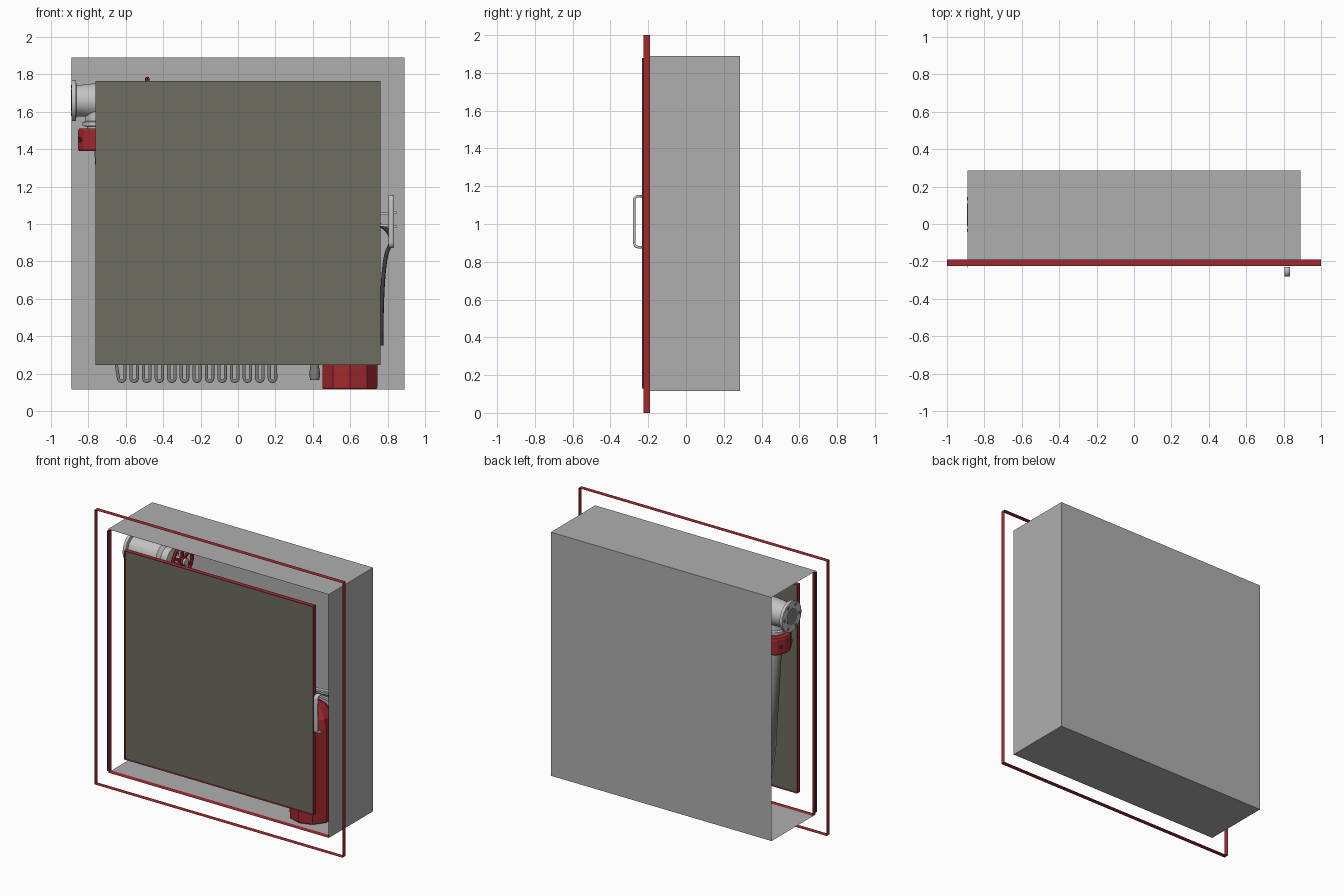
import bpy, bmesh, math
from mathutils import Vector, Matrix

if "Cube" in bpy.data.objects:
    bpy.data.objects.remove(bpy.data.objects["Cube"])


def material(name, r, g, b):
    m = bpy.data.materials.new(name)
    m.use_nodes = True
    m.diffuse_color = (r, g, b, 1)
    m.node_tree.nodes["Principled BSDF"].inputs["Base Color"].default_value = (r, g, b, 1)
    return m


GREY = material("cabinet grey", .43, .43, .43)
OLIVE = material("door olive", .15, .15, .12)
RED = material("fire red", .36, .022, .028)
METAL = material("light metal", .55, .55, .55)
HOSE = material("hose grey", .22, .22, .21)
DARK = material("dark rubber", .05, .05, .05)


def finish(name, bm, mat, smooth=False):
    mesh = bpy.data.meshes.new(name)
    bm.normal_update()
    bm.to_mesh(mesh)
    bm.free()
    obj = bpy.data.objects.new(name, mesh)
    bpy.context.collection.objects.link(obj)
    mesh.materials.append(mat)
    if smooth:
        bpy.ops.object.select_all(action="DESELECT")
        obj.select_set(True)
        bpy.context.view_layer.objects.active = obj
        bpy.ops.object.shade_smooth_by_angle(angle=math.radians(35))
    return obj


def sheet_tube(name, x, z0, z1, y0, y1, mat, skip=(), back=False):
    """Open square sleeve of thin sheets running along y, optionally closed behind."""
    bm = bmesh.new()
    ring = [(-x, z0), (x, z0), (x, z1), (-x, z1)]
    front = [bm.verts.new((a, y0, b)) for a, b in ring]
    rear = [bm.verts.new((a, y1, b)) for a, b in ring]
    for i in range(4):
        j = (i + 1) % 4
        if i not in skip:
            bm.faces.new((front[i], front[j], rear[j], rear[i]))
    if back:
        bm.faces.new(rear[::-1])
    return finish(name, bm, mat)


def lathe(name, profile, origin, axis, mat, sides=24, smooth=True):
    """Spin (radius, distance) pairs about an axis."""
    bm = bmesh.new()
    turn = Vector((0, 0, 1)).rotation_difference(Vector(axis)).to_matrix()
    rings = []
    for r, d in profile:
        angles = [2 * math.pi * (k + .5) / sides for k in range(sides)]
        rings.append([bm.verts.new(Vector(origin) + turn @ Vector(
            (r * math.cos(a), r * math.sin(a), d))) for a in angles])
    for low, high in zip(rings, rings[1:]):
        for k in range(sides):
            n = (k + 1) % sides
            bm.faces.new((low[k], low[n], high[n], high[k]))
    bm.faces.new(rings[0][::-1])
    bm.faces.new(rings[-1])
    return finish(name, bm, mat, smooth)


def box(name, centre, size, mat):
    bm = bmesh.new()
    bmesh.ops.create_cube(bm, size=1, matrix=Matrix.Translation(centre) @ Matrix.Diagonal((*size, 1)))
    return finish(name, bm, mat)


def ribbon(name, path, plane, centre, half, thick, mat):
    """Flat band following a path in the xz or yz plane."""
    bm = bmesh.new()
    rows = []
    for a, z in path:
        if plane == "xz":
            rows.append([bm.verts.new((a, centre + s * half, z)) for s in (-1, 1)])
        else:
            rows.append([bm.verts.new((centre + s * half, a, z)) for s in (-1, 1)])
    for p, q in zip(rows, rows[1:]):
        bm.faces.new((p[0], p[1], q[1], q[0]))
    obj = finish(name, bm, mat, True)
    mod = obj.modifiers.new("thickness", "SOLIDIFY")
    mod.thickness = thick
    mod.offset = 0
    return obj


def arc(cx, cz, r, start, end, steps=8):
    return [(cx + r * math.cos(math.radians(start + (end - start) * k / steps)),
             cz + r * math.sin(math.radians(start + (end - start) * k / steps)))
            for k in range(steps + 1)]


def tube(name, points, radius, mat):
    curve = bpy.data.curves.new(name, "CURVE")
    curve.dimensions = "3D"
    curve.bevel_depth = radius
    curve.bevel_resolution = 2
    curve.use_fill_caps = True
    spline = curve.splines.new("NURBS")
    spline.points.add(len(points) - 1)
    for p, co in zip(spline.points, points):
        p.co = (*co, 1)
    spline.use_endpoint_u = True
    spline.order_u = 3
    obj = bpy.data.objects.new(name, curve)
    bpy.context.collection.objects.link(obj)
    curve.materials.append(mat)
    return obj


# Cabinet shell, open at the front and on the pipe side
FRONT, LIP = -.225, -.19
sheet_tube("cabinet_shell", .89, .115, 1.89, FRONT, .285, GREY, skip=(3,), back=True)
sheet_tube("opening_lip", .888, .117, 1.888, FRONT, LIP, RED)
sheet_tube("outer_frame", 1, 0, 2, FRONT, LIP, RED)
box("hinge_strip", (-.889, -.226, 1.005), (.004, .014, 1.75), DARK)

# Door panel with its thin red rim
sheet_tube("door_rim", .762, .245, 1.765, FRONT, LIP, RED)
box("door_panel", (0, -.208, 1.005), (1.522, .004, 1.518), OLIVE)

# Door handle, a flat bent bar
grip = [(-.23, .877)] + arc(-.25, .902, .025, 270, 180, 5) + arc(-.25, 1.123, .025, 180, 90, 5) + [(-.23, 1.148)]
ribbon("door_handle", grip, "yz", .82, .015, .013, METAL)

# Hydrant valve with inlet flange, body and handwheel
VY, VZ = .05, 1.66
lathe("valve_body", [(.085, 0), (.085, .035), (.095, .12), (.095, .24), (.07, .26),
                     (.07, .31), (.025, .32), (.025, .42)], (-.87, VY, VZ), (1, 0, 0), METAL)
lathe("inlet_flange", [(.085, 0), (.11, .002), (.11, .024), (.085, .026)],
      (-.89, VY, VZ), (1, 0, 0), METAL)
lathe("inlet_bore", [(.06, 0), (.06, .002)], (-.892, VY, VZ), (1, 0, 0), HOSE)
for k in range(6):
    a = math.tau * k / 6
    box("flange_bolt", (-.891, VY + .085 * math.cos(a), VZ + .085 * math.sin(a)), (.006, .018, .018), HOSE)

bpy.ops.mesh.primitive_torus_add(major_radius=.115, minor_radius=.013, major_segments=24,
                                 minor_segments=8, location=(-.485, VY, VZ), rotation=(0, math.pi / 2, 0))
wheel = bpy.context.object
wheel.name = "handwheel_rim"
wheel.data.materials.append(RED)
for k in range(3):
    spoke = box("handwheel_spoke", (0, 0, 0), (.014, .022, .22), RED)
    spoke.location = (-.485, VY, VZ)
    spoke.rotation_euler.x = math.pi * k / 3
lathe("handwheel_hub", [(.03, 0), (.03, .035)], (-.5, VY, VZ), (1, 0, 0), RED)

# Outlet and red hose coupling under the valve
OX = -.742
lathe("outlet_neck", [(.065, 0), (.065, .02), (.09, .025), (.09, .045), (.075, .05), (.075, .11)],
      (OX, VY, 1.5), (0, 0, 1), METAL)
lathe("hose_coupling", [(.112, 0), (.118, .01), (.118, .11), (.112, .12)],
      (OX, VY, 1.39), (0, 0, 1), RED, sides=12, smooth=False)
for k in range(6):
    a = math.tau * (k + .5) / 6
    lathe("coupling_stud", [(.012, 0), (.012, .012)],
          (OX + .113 * math.cos(a), VY + .113 * math.sin(a), 1.45),
          (math.cos(a), math.sin(a), 0), DARK, sides=8)

# Folded hose: feed from the coupling, then hanging zigzag loops
PITCH, FOLDS, LOW, HIGH, R = .0672, 13, .176, 1.22, .0172
path = [(-.76, 1.4), (-.71, .62)]
for i in range(FOLDS):
    cx = -.622 + PITCH * i
    path += arc(cx, LOW, R, 180, 360)
    if i < FOLDS - 1:
        path += arc(cx + PITCH / 2, HIGH, PITCH / 2 - R, 180, 0)
path += [(path[-1][0], .9), (.3, .75), (.39, .5)]
ribbon("folded_hose", path, "xz", VY, .06, .017, HOSE)

# Rack bar and pins that carry the folds
box("hose_rack_bar", (-.2, VY + .075, HIGH), (.92, .02, .04), RED)
for i in range(FOLDS - 1):
    lathe("rack_pin", [(.01, 0), (.01, .13)], (-.588 + PITCH * i, VY + .07, HIGH - .005), (0, -1, 0), METAL, sides=8)

# Hose nozzle
lathe("hose_nozzle", [(.024, 0), (.03, .03), (.02, .1), (.035, .28), (.045, .3), (.045, .35)],
      (.41, VY, .165), (0, 0, 1), HOSE, sides=16)

# Fire extinguisher
EX, EY = .598, .0
lathe("extinguisher_body", [(.15, 0), (.155, .01), (.155, .68), (.14, .75), (.09, .81), (.04, .84)],
      (EX, EY, .117), (0, 0, 1), RED, sides=10, smooth=False)
lathe("extinguisher_neck", [(.035, 0), (.035, .08), (.025, .1)], (EX, EY, .95), (0, 0, 1), METAL, sides=12)
for z, tilt in ((1.0, .12), (1.05, -.08)):
    lever = box("extinguisher_lever", (0, 0, 0), (.26, .03, .014), METAL)
    lever.location = (EX + .12, EY, z)
    lever.rotation_euler.y = tilt
lathe("pressure_gauge", [(.025, 0), (.025, .02)], (EX, EY - .03, .99), (0, -1, 0), METAL, sides=12)
tube("extinguisher_hose", [(EX + .02, EY, 1.0), (EX + .14, EY + .02, 1.02), (EX + .24, EY + .03, .93),
                           (EX + .17, EY + .03, .8), (EX + .168, EY + .03, .35)], .011, DARK)
